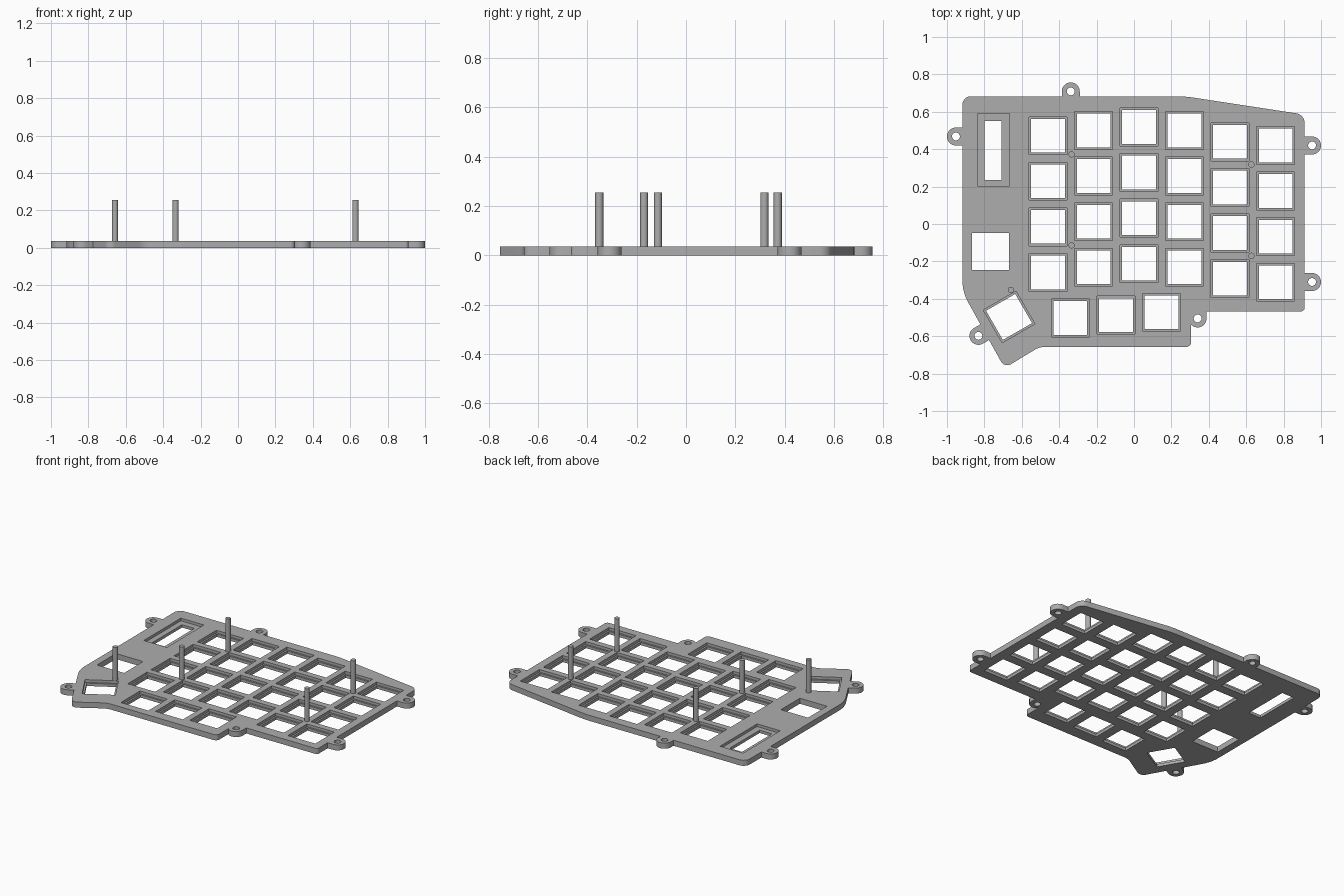
import bpy, bmesh
from math import sin, cos, pi, radians
from mathutils import Vector, Matrix

cube = bpy.data.objects.get("Cube")
if cube:
    bpy.data.objects.remove(cube, do_unlink=True)

THICK, LEDGE, PEG_TOP = 0.037, 0.019, 0.256
PITCH, KEY_OUTER, KEY_INNER = 0.2437, 0.202, 0.18

grey = bpy.data.materials.new("plate grey")
grey.use_nodes = True
GREY = (0.42, 0.42, 0.42, 1)
grey.diffuse_color = GREY
grey.node_tree.nodes["Principled BSDF"].inputs["Base Color"].default_value = GREY


def prism(bm, pts, z0, z1):
    """Extrude a counter-clockwise 2D profile between two heights."""
    face = bm.faces.new([bm.verts.new((p[0], p[1], z0)) for p in pts])
    top = bmesh.ops.extrude_face_region(bm, geom=[face])["geom"]
    verts = [v for v in top if isinstance(v, bmesh.types.BMVert)]
    bmesh.ops.translate(bm, verts=verts, vec=(0, 0, z1 - z0))
    bmesh.ops.recalc_face_normals(bm, faces=bm.faces)


def rectangle(x, y, w, h, angle=0):
    rot = Matrix.Rotation(radians(angle), 2)
    return [Vector((x, y)) + rot @ Vector((sx * w / 2, sy * h / 2))
            for sx, sy in ((-1, -1), (1, -1), (1, 1), (-1, 1))]


def circle(x, y, r, n=24):
    return [(x + r * cos(2 * pi * i / n), y + r * sin(2 * pi * i / n)) for i in range(n)]


def tab_profile(x, y, angle, r=0.048, reach=0.07, n=16):
    """Half-round lug whose straight end points along angle."""
    a = radians(angle)
    pts = [(x + r * cos(a + pi / 2 + pi * i / n), y + r * sin(a + pi / 2 + pi * i / n))
           for i in range(n + 1)]
    dx, dy = reach * cos(a), reach * sin(a)
    return pts + [(pts[-1][0] + dx, pts[-1][1] + dy), (pts[0][0] + dx, pts[0][1] + dy)]


def rounded(corners, steps=8):
    """Round each (x, y, cut) corner, starting the curve cut away from it."""
    out = []
    for i, (x, y, cut) in enumerate(corners):
        c = Vector((x, y))
        if cut == 0:
            out.append(c)
            continue
        a = c + (Vector(corners[i - 1][:2]) - c).normalized() * cut
        b = c + (Vector(corners[(i + 1) % len(corners)][:2]) - c).normalized() * cut
        for k in range(steps + 1):
            t = k / steps
            w = 2 * t * (1 - t) * cos((pi - (c - a).angle(b - c)) / 2 - pi / 2)
            # rational weight makes the curve a true arc
            w = 2 * t * (1 - t) * cos((c - a).angle(b - c) / 2)
            out.append((a * (1 - t) ** 2 + c * w + b * t * t) / ((1 - t) ** 2 + w + t * t))
    return out


def make_object(name, profiles, z0, z1):
    bm = bmesh.new()
    for p in profiles:
        prism(bm, p, z0, z1)
    mesh = bpy.data.meshes.new(name)
    bm.to_mesh(mesh)
    bm.free()
    mesh.materials.append(grey)
    obj = bpy.data.objects.new(name, mesh)
    bpy.context.collection.objects.link(obj)
    return obj


def combine(target, tool, operation):
    """Apply a boolean and discard its tool."""
    mod = target.modifiers.new("shape", "BOOLEAN")
    mod.operation, mod.solver, mod.object = operation, "EXACT", tool
    graph = bpy.context.evaluated_depsgraph_get()
    result = bpy.data.meshes.new_from_object(target.evaluated_get(graph))
    target.modifiers.clear()
    target.data = result
    bpy.data.objects.remove(tool, do_unlink=True)


def smooth(obj):
    bpy.ops.object.select_all(action="DESELECT")
    obj.select_set(True)
    bpy.context.view_layer.objects.active = obj
    bpy.ops.object.shade_smooth_by_angle(angle=radians(30))


# Plate outline, counter-clockwise
outline = rounded([
    (-0.917, 0.683, 0.045), (-0.917, -0.364, 0.06), (-0.692, -0.77, 0.04),
    (-0.505, -0.657, 0.03), (0.305, -0.657, 0.025), (0.305, -0.467, 0),
    (0.912, -0.467, 0.018), (0.912, 0.585, 0.045), (0.27, 0.683, 0.05)])
plate = make_object("switch_plate", [outline], 0, THICK)

# Screw tabs: position and the direction towards the plate
tabs = [(-0.338, 0.709, -90), (-0.952, 0.468, 0), (0.952, 0.42, 180),
        (0.952, -0.31, 180), (0.34, -0.505, 90), (-0.832, -0.598, 30)]
combine(plate, make_object("tabs", [tab_profile(*t) for t in tabs], 0, THICK), "UNION")

# Key positions: six staggered columns, then the thumb row
columns = [(-0.46, 0.472), (-0.216, 0.5), (0.027, 0.519),
           (0.27, 0.5), (0.513, 0.439), (0.757, 0.42)]
keys = [(x, top - row * PITCH, 0) for x, top in columns for row in range(4)]
keys += [(-0.34, -0.503, 0), (-0.096, -0.487, 0), (0.147, -0.472, 0), (-0.668, -0.497, 30)]

# Shallow recesses from above
recesses = [rectangle(x, y, KEY_OUTER, KEY_OUTER, a) for x, y, a in keys]
recesses.append(rectangle(-0.751, 0.397, 0.171, 0.39))
combine(plate, make_object("recesses", recesses, LEDGE, THICK + 0.05), "DIFFERENCE")

# Openings through the plate
holes = [rectangle(x, y, KEY_INNER, KEY_INNER, a) for x, y, a in keys]
holes.append(rectangle(-0.753, 0.393, 0.091, 0.315))
holes.append(rectangle(-0.767, -0.147, 0.2, 0.2))
holes += [circle(x, y, 0.021) for x, y, _ in tabs]
combine(plate, make_object("holes", holes, -0.05, THICK + 0.05), "DIFFERENCE")
smooth(plate)

# Upright pegs
pegs = [(-0.334, 0.372), (-0.334, -0.114), (0.628, 0.318), (0.628, -0.17), (-0.658, -0.352)]
for i, (x, y) in enumerate(pegs):
    smooth(make_object(f"peg_{i + 1}", [circle(x, y, 0.0165)], THICK - 0.002, PEG_TOP))
